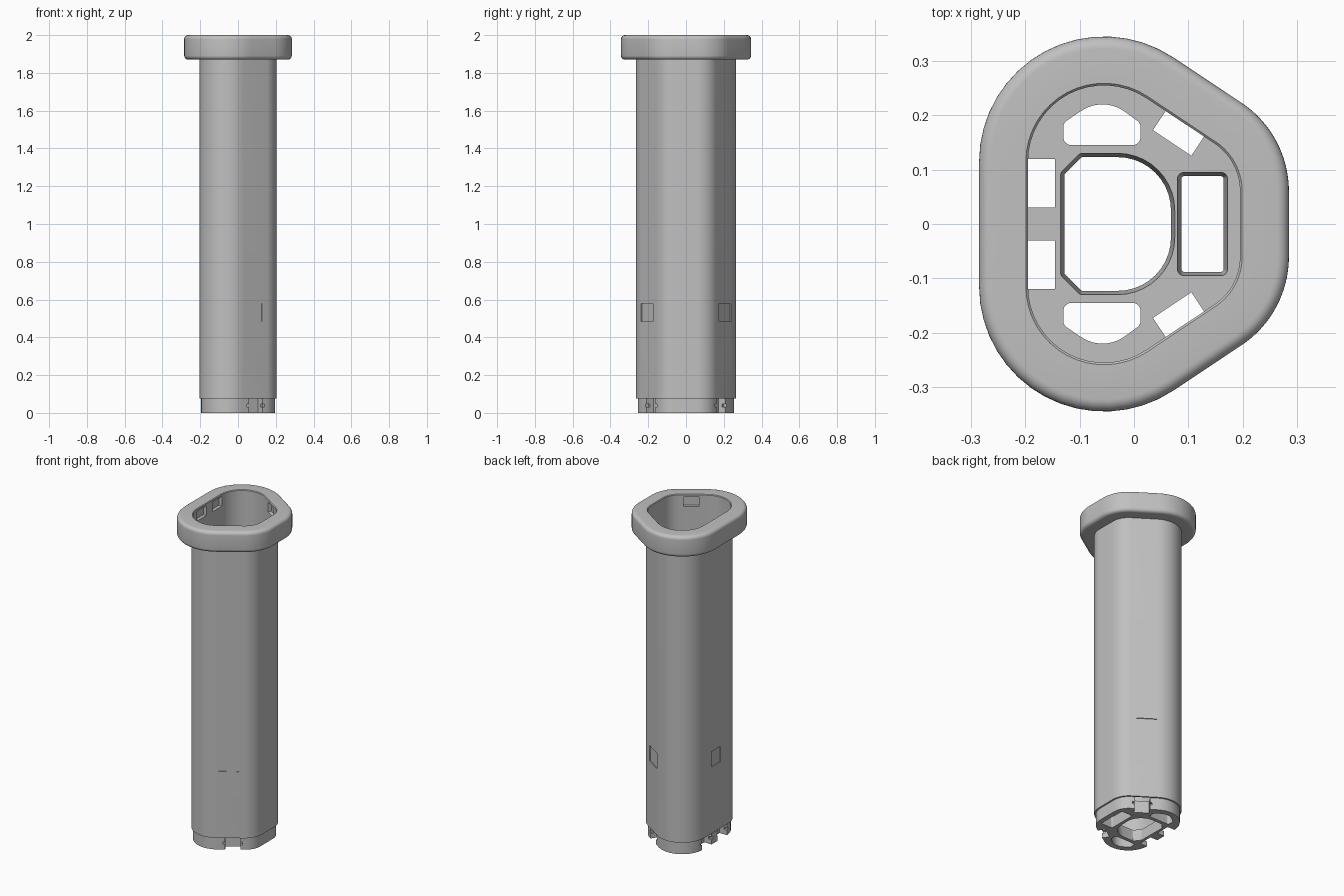
import bpy, bmesh, math

if "Cube" in bpy.data.objects:
    bpy.data.objects.remove(bpy.data.objects["Cube"])

grey = bpy.data.materials.new("plain grey")
grey.diffuse_color = (0.53, 0.53, 0.53, 1)
grey.use_nodes = True
grey.node_tree.nodes["Principled BSDF"].inputs["Base Color"].default_value = grey.diffuse_color


def outline(circles, off=0.0, step=10):
    """Points of the hull around counter-clockwise circles (x, y, r)."""
    n = len(circles)
    normals = []
    for i in range(n):
        ax, ay, ar = circles[i]
        bx, by, br = circles[(i + 1) % n]
        d = math.hypot(bx - ax, by - ay)
        normals.append(math.atan2(by - ay, bx - ax) - math.pi / 2 + math.asin((ar - br) / d))
    pts = []
    for i, (x, y, r) in enumerate(circles):
        a0 = normals[i - 1]
        sweep = (normals[i] - a0) % (2 * math.pi)
        for k in range(step + 1):
            a = a0 + sweep * k / step
            pts.append((x + (r + off) * math.cos(a), y + (r + off) * math.sin(a)))
    return pts


def make(name, rings, closed=False):
    """Skin a stack of (points, z) rings; closed joins last to first, otherwise cap."""
    bm = bmesh.new()
    loops = [[bm.verts.new((x, y, z)) for x, y in pts] for pts, z in rings]
    n = len(loops[0])
    pairs = list(zip(loops, loops[1:])) + ([(loops[-1], loops[0])] if closed else [])
    for a, b in pairs:
        for i in range(n):
            j = (i + 1) % n
            bm.faces.new((a[i], a[j], b[j], b[i]))
    if not closed:
        bm.faces.new(loops[0][::-1])
        bm.faces.new(loops[-1])
    bmesh.ops.recalc_face_normals(bm, faces=bm.faces)
    me = bpy.data.meshes.new(name)
    bm.to_mesh(me)
    bm.free()
    me.materials.append(grey)
    ob = bpy.data.objects.new(name, me)
    bpy.context.collection.objects.link(ob)
    return ob


def cut(target, cutter):
    mod = target.modifiers.new("cut", 'BOOLEAN')
    mod.operation, mod.solver, mod.object = 'DIFFERENCE', 'EXACT', cutter
    bpy.context.view_layer.objects.active = target
    bpy.ops.object.modifier_apply(modifier=mod.name)
    bpy.data.objects.remove(cutter, do_unlink=True)


def side_box(angle, u, width, d0, d1, z0, z1):
    """Box facing outwards at an angle, u sideways, from distance d0 to d1."""
    c, s = math.cos(angle), math.sin(angle)
    loc = [(d0, u - width / 2), (d1, u - width / 2), (d1, u + width / 2), (d0, u + width / 2)]
    pts = [(c * d - s * t, s * d + c * t) for d, t in loc]
    return make("cutter", [(pts, z0), (pts, z1)])


def flip(circles):
    return [(x, -y, r) for x, y, r in reversed(circles)]


# Main cross-section: wide rounded left side, narrower right side
SHAPE = [(-0.055, -0.115, 0.14), (0.089, -0.06, 0.106), (0.089, 0.06, 0.106), (-0.055, 0.115, 0.14)]
DIAG = math.radians(56.4)

# Tube and rounded collar as one skin: (offset from inner wall, height)
path = [(0, 0.075), (0.01, 0.075), (0.01, 1.87)]
R = 0.022
path += [(0.09 - R + R * math.sin(a), 1.87 + R - R * math.cos(a))
         for a in [math.pi / 2 * k / 6 for k in range(7)]]
path += [(0.09 - R + R * math.cos(a), 2 - R + R * math.sin(a))
         for a in [math.pi / 2 * k / 6 for k in range(7)]]
path += [(0.004, 2.0), (0, 1.996)]
tube = make("tube_with_collar", [(outline(SHAPE, o, 16), z) for o, z in path], closed=True)

# Base plug that slides into another collar
base = make("base_plug", [(outline(SHAPE, 0, 16), 0), (outline(SHAPE, 0, 16), 0.075)])

# Tapered centre and cable openings in the base
centre = [(-0.095, -0.12, 0.01), (-0.03, -0.025, 0.105), (-0.03, 0.025, 0.105),
          (-0.095, 0.12, 0.01), (-0.125, 0.09, 0.01), (-0.125, -0.09, 0.01)]
right = [(0.092, -0.083, 0.012), (0.16, -0.083, 0.012), (0.16, 0.083, 0.012), (0.092, 0.083, 0.012)]
for hole in (centre, right):
    cut(base, make("cutter", [(outline(hole, -0.007), -0.01), (outline(hole, -0.007), 0.0),
                              (outline(hole, 0.0), 0.075), (outline(hole, 0.0), 0.09)]))

# Arched slots front and back
slot = [(-0.115, 0.16, 0.015), (-0.003, 0.16, 0.015), (-0.003, 0.178, 0.015),
        (-0.058, 0.15, 0.07), (-0.115, 0.178, 0.015)]
for s in (slot, flip(slot)):
    cut(base, make("cutter", [(outline(s), -0.01), (outline(s), 0.09)]))

# Four locking notches in the base with matching pockets in the collar
spots = [(math.pi, 0.075, 0.09, 0.145, 0.195), (math.pi, -0.075, 0.09, 0.145, 0.195),
         (DIAG, 0.024, 0.085, 0.163, 0.206), (-DIAG, -0.024, 0.085, 0.163, 0.206)]
for ang, u, w, d0, wall in spots:
    cut(base, side_box(ang, u, w, d0, wall + 0.05, -0.01, 0.09))
    cut(base, side_box(ang, u, w + 0.026, wall - 0.02, wall + 0.05, 0.03, 0.046))
    cut(tube, side_box(ang, u, w, d0, wall + 0.02, 1.925, 1.985))

# Shallow window recesses low on the tube
for ang, u, w, wall in [(math.pi, 0, 0.09, 0.205), (DIAG, 0.047, 0.115, 0.216), (-DIAG, -0.047, 0.115, 0.216)]:
    cut(tube, side_box(ang, u, w, wall - 0.006, wall + 0.05, 0.485, 0.58))

# Smooth shading with sharp edges kept
for ob in (tube, base):
    bpy.ops.object.select_all(action='DESELECT')
    ob.select_set(True)
    bpy.context.view_layer.objects.active = ob
    bpy.ops.object.shade_smooth_by_angle(angle=math.radians(30))
